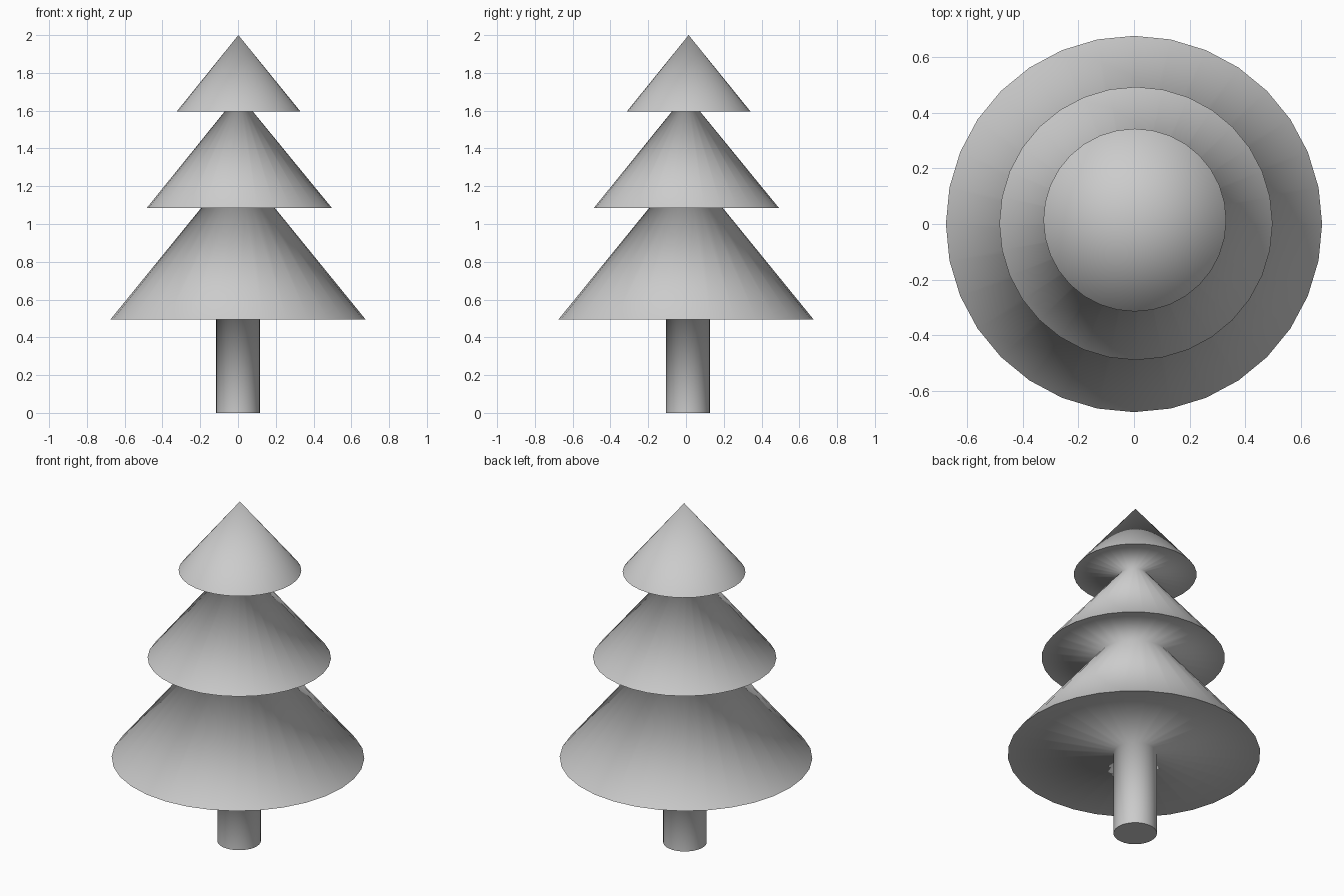
import bpy, bmesh
from math import sin, cos, tau

if "Cube" in bpy.data.objects:
    bpy.data.objects.remove(bpy.data.objects["Cube"])

SIDES = 32

# Ring profile from the ground up: radius, z, centre x, centre y, hard edge
RINGS = [
    (0.116, 0.00, 0.00, 0.01, True),     # trunk foot
    (0.116, 0.495, 0.00, 0.01, False),   # trunk top
    (0.675, 0.495, 0.00, 0.00, True),    # lower branches
    (0.195, 1.085, 0.00, 0.00, False),
    (0.490, 1.085, 0.007, 0.002, True),  # middle branches
    (0.075, 1.595, 0.004, 0.00, False),
    (0.328, 1.595, 0.003, 0.014, True),  # upper branches
]

bm = bmesh.new()
rings = []
for r, z, cx, cy, hard in RINGS:
    rings.append([bm.verts.new((cx + r * cos(tau * i / SIDES),
                                cy + r * sin(tau * i / SIDES), z))
                  for i in range(SIDES)])
tip = bm.verts.new((0.002, 0.014, 2.0))

# Walls between rings, the pointed top and the trunk base
for low, high in zip(rings, rings[1:]):
    for i in range(SIDES):
        j = (i + 1) % SIDES
        bm.faces.new((low[i], low[j], high[j], high[i]))
for i in range(SIDES):
    bm.faces.new((rings[-1][i], rings[-1][(i + 1) % SIDES], tip))
bm.faces.new(rings[0][::-1])

# Smooth shading with crisp branch rims and trunk foot
for f in bm.faces:
    f.smooth = True
for ring, spec in zip(rings, RINGS):
    if spec[4]:
        for i in range(SIDES):
            bm.edges.get((ring[i], ring[(i + 1) % SIDES])).smooth = False

bmesh.ops.recalc_face_normals(bm, faces=bm.faces)
mesh = bpy.data.meshes.new("pine_tree")
bm.to_mesh(mesh)
bm.free()
bpy.context.collection.objects.link(bpy.data.objects.new("pine_tree", mesh))
